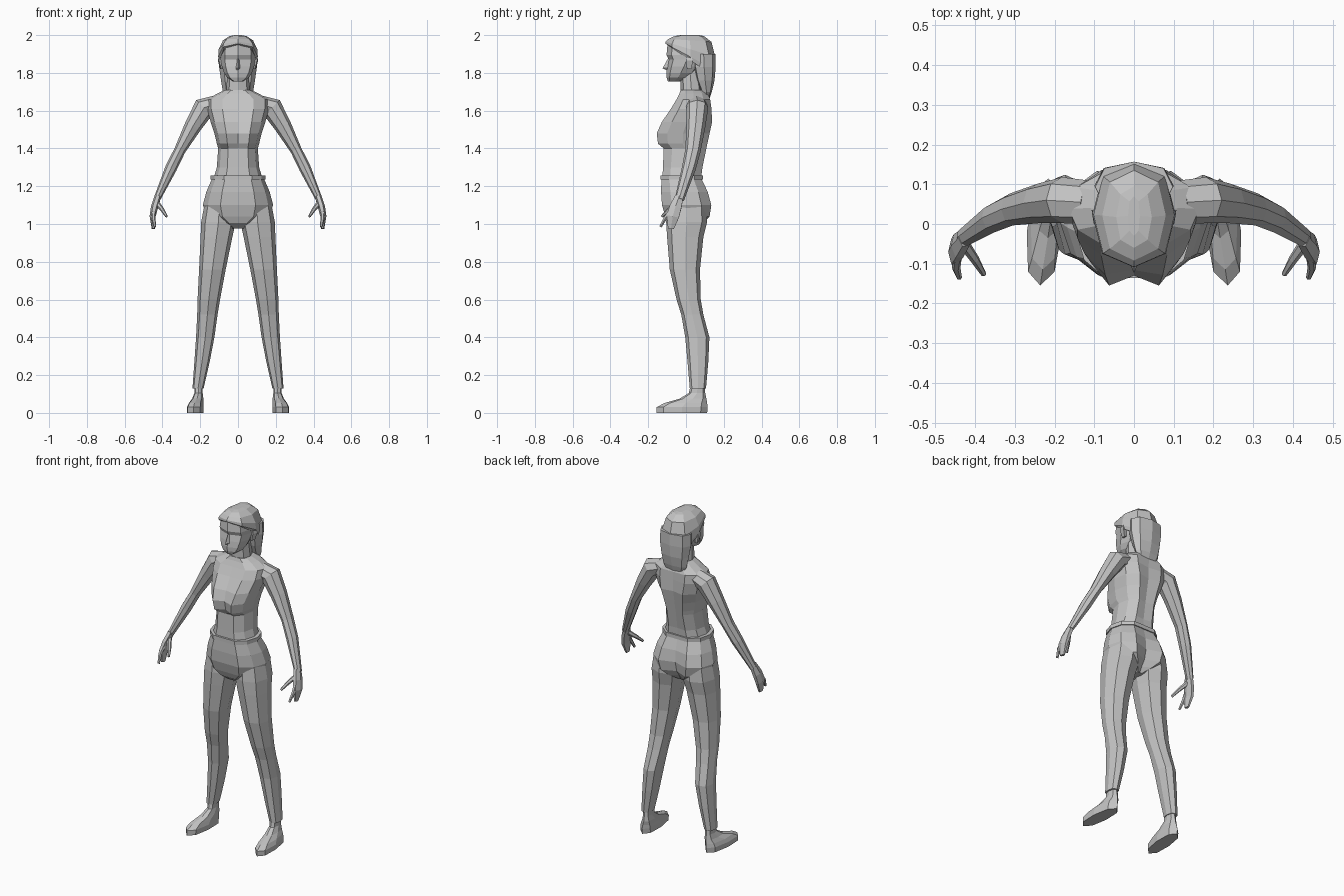
import bpy, bmesh, math
from mathutils import Vector

grey = bpy.data.materials.new("plain_grey")
grey.diffuse_color = (0.55, 0.55, 0.55, 1)

# Half outlines (side factor, front factor) from front centre to back centre
BODY = [(0, 1), (.5, 1), (.86, .6), (1, 0), (.88, -.6), (.5, -1), (0, -1)]
OVAL = [(0, 1), (.76, .74), (1, 0), (.76, -.74), (0, -1)]


def skin(name, rings, mirror=False):
    """Join rings of points into a closed flat-shaded tube."""
    bm = bmesh.new()
    rows = [[bm.verts.new(p) for p in ring] for ring in rings]
    n = len(rows[0])
    for a, b in zip(rows, rows[1:]):
        for i in range(n):
            j = (i + 1) % n
            bm.faces.new((a[i], a[j], b[j], b[i]))
    bm.faces.new(rows[0])
    bm.faces.new(rows[-1])
    bmesh.ops.recalc_face_normals(bm, faces=bm.faces)
    me = bpy.data.meshes.new(name)
    bm.to_mesh(me)
    bm.free()
    me.materials.append(grey)
    ob = bpy.data.objects.new(name, me)
    bpy.context.collection.objects.link(ob)
    if mirror:
        ob.modifiers.new("mirror", 'MIRROR').use_mirror_merge = False
    return ob


def level(z, w, yf, yb, cx=0, tilt=0, skew=0, cleft=(0, 0), half=OVAL):
    """Horizontal ring given half width, front y and back y."""
    full = half + [(-x, f) for x, f in half[-2:0:-1]]
    mid, r = (yf + yb) / 2, (yb - yf) / 2
    pts = []
    for x, f in full:
        y = mid - f * r
        if x == 0:
            y += cleft[0] if f > 0 else -cleft[1]
        pts.append((cx + x * w + skew * f, y, z + tilt * f))
    return pts


def limb(name, stations, sides=8):
    """Mirrored tube along a path: (x, y, z, radius across, radius in depth)."""
    pts = [Vector(s[:3]) for s in stations]
    rings = []
    for i, s in enumerate(stations):
        d = (pts[min(i + 1, len(pts) - 1)] - pts[max(i - 1, 0)]).normalized()
        u = Vector((0, 1, 0)).cross(d).normalized()
        v = d.cross(u)
        rings.append([pts[i] + u * s[3] * math.cos(a) + v * s[4] * math.sin(a)
                      for a in (2 * math.pi * k / sides for k in range(sides))])
    return skin(name, rings, True)


# Torso: waist, bust and shoulders
torso = [
    (1.24, .13, -.125, .080, 0, .0), (1.30, .112, -.122, .087, 0, .005),
    (1.40, .105, -.118, .108, 0, .01), (1.425, .112, -.148, .113, .03, .01),
    (1.48, .125, -.155, .125, .025, .012), (1.54, .145, -.128, .138, .012, .014),
    (1.61, .165, -.080, .135, .004, .01), (1.66, .165, -.050, .128, 0, 0),
    (1.69, .11, -.035, .115, 0, 0), (1.71, .068, -.028, .095, 0, 0)]
skin("torso", [level(z, w, f, b, cleft=(c, d), half=BODY) for z, w, f, b, c, d in torso])

# Pelvis with a parted seat
pelvis = [
    (.975, .03, -.06, .05, 0, 0), (1.005, .10, -.095, .095, 0, .03),
    (1.04, .165, -.11, .125, 0, .035), (1.10, .186, -.127, .134, 0, .03),
    (1.17, .168, -.132, .115, 0, .015), (1.24, .138, -.13, .082, 0, 0)]
skin("pelvis", [level(z, w, f, b, cleft=(c, d), half=BODY) for z, w, f, b, c, d in pelvis])

# Waistband
skin("belt", [level(z, .146, -.136, .09, half=BODY) for z in (1.235, 1.258)])

# Trouser legs: height, inner x, outer x, front y, back y
legs = [
    (1.10, .02, .178, -.10, .11), (1.01, .012, .195, -.105, .112),
    (.93, .03, .198, -.10, .092), (.76, .065, .206, -.086, .074),
    (.60, .095, .214, -.05, .078), (.52, .108, .216, -.025, .092),
    (.40, .125, .222, -.004, .124), (.27, .150, .231, .008, .118),
    (.13, .182, .241, .02, .106)]
skin("trouser_leg", [level(z, (o - i) / 2, f, b, cx=(o + i) / 2) for z, i, o, f, b in legs], True)

# Shoes: sole, toe, instep, ankle
shoe = [
    (0, .043, -.155, .112, .226, .010), (.03, .044, -.155, .115, .226, .010),
    (.052, .038, -.115, .112, .222, .008), (.075, .030, -.035, .108, .213, .004),
    (.105, .022, .015, .102, .209, 0), (.17, .021, .03, .095, .208, 0)]
skin("shoe", [level(z, w, f, b, cx=c, skew=s) for z, w, f, b, c, s in shoe], True)

# Arms, hands, fingers and thumbs
limb("arm", [
    (.12, .055, 1.635, .045, .055), (.18, .06, 1.615, .058, .058),
    (.24, .052, 1.515, .045, .05), (.308, .037, 1.39, .030, .041),
    (.355, .015, 1.295, .031, .037), (.43, -.035, 1.13, .018, .025)])
limb("hand", [
    (.425, -.035, 1.145, .018, .025), (.442, -.055, 1.09, .019, .036),
    (.452, -.070, 1.04, .016, .038), (.448, -.080, .975, .009, .018)], 6)
limb("index_finger", [
    (.445, -.08, 1.07, .012, .014), (.448, -.11, 1.03, .011, .011),
    (.44, -.135, .985, .007, .007)], 6)
limb("thumb", [
    (.428, -.05, 1.11, .014, .015), (.40, -.09, 1.075, .011, .012),
    (.378, -.127, 1.04, .007, .007)], 6)

# Neck
skin("neck", [level(*r) for r in (
    (1.66, .085, -.045, .105), (1.71, .062, -.028, .085), (1.82, .055, -.03, .07))])

# Head: chin, jaw, mouth, eye line, brow, crown
head = [
    (1.755, .028, -.096, -.03), (1.775, .058, -.103, .02), (1.80, .074, -.104, .05),
    (1.835, .086, -.100, .08), (1.872, .092, -.092, .10), (1.895, .092, -.103, .10),
    (1.95, .085, -.098, .10), (1.98, .055, -.06, .08)]
skin("head", [level(*r) for r in head])

# Nose
skin("nose", [[(-w, -.085, z), (0, y, z), (w, -.085, z)] for z, w, y in (
    (1.815, .016, -.105), (1.825, .017, -.124), (1.875, .008, -.096))])

# Ears
skin("ear", [[(.08, .005, z), (x, .005 - d, z), (x + .006, .03 + d, z), (.08, .03, z)]
             for z, x, d in ((1.82, .088, 0), (1.865, .101, .006), (1.885, .097, 0))], True)

# Hair: cap swept up from the forehead, and a fall down the back
cap = [
    (1.865, .099, -.100, .150, .085), (1.885, .105, -.109, .155, .070),
    (1.925, .102, -.108, .155, .040), (1.972, .080, -.092, .135, .008),
    (1.995, .045, -.06, .095, .0), (2.0, .015, -.03, .07, 0)]
skin("hair_cap", [level(z, w, f, b, tilt=t) for z, w, f, b, t in cap])
fall = [
    (1.90, .098, .03, .157), (1.83, .100, .035, .157), (1.76, .090, .052, .151),
    (1.70, .080, .080, .137), (1.655, .060, .095, .122)]
skin("hair_fall", [level(*r) for r in fall])
